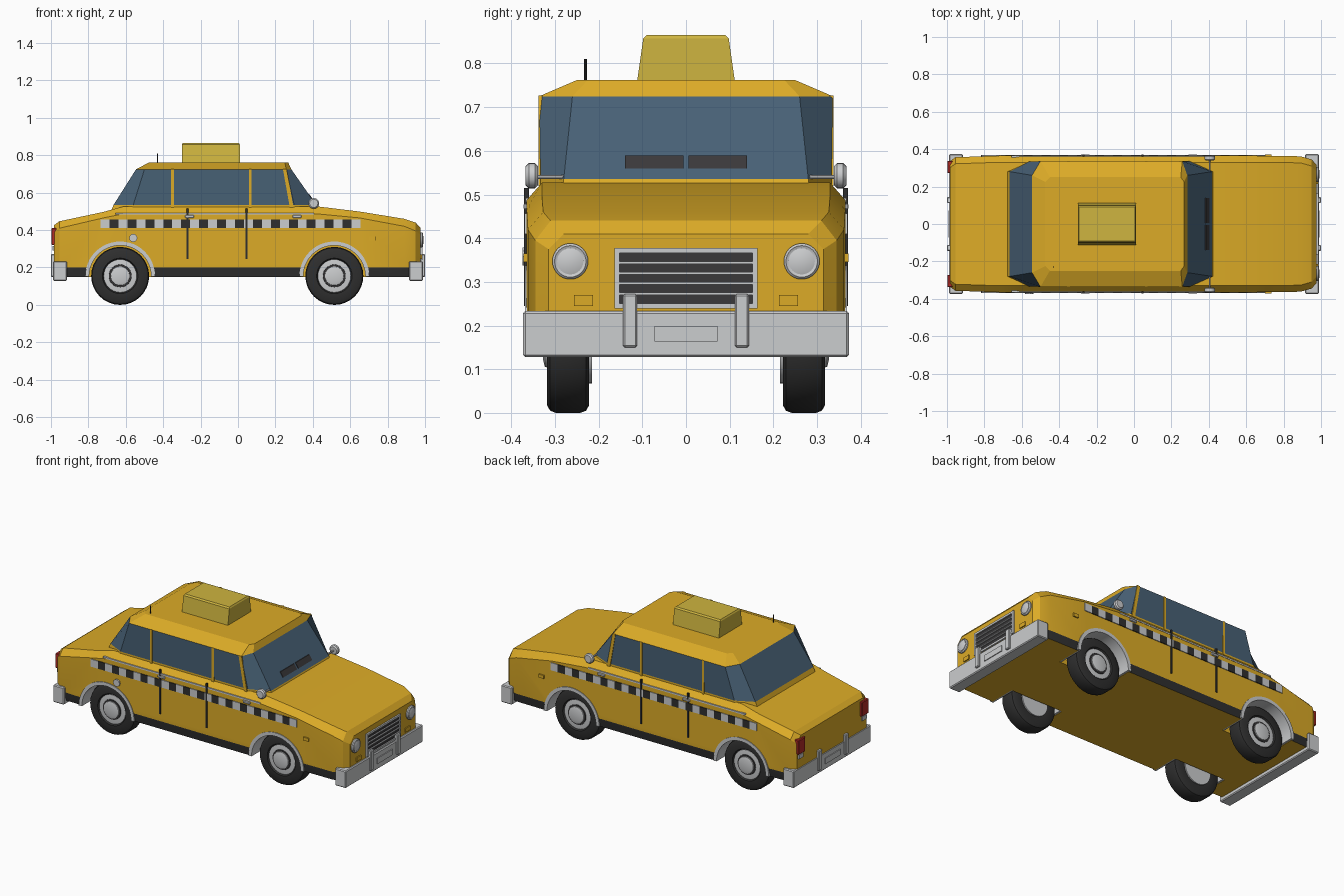
import bpy, bmesh, math
from mathutils import Vector

if "Cube" in bpy.data.objects:
    bpy.data.objects.remove(bpy.data.objects["Cube"])

def mat(name, r, g, b):
    m = bpy.data.materials.new(name)
    m.diffuse_color = (r, g, b, 1)
    m.use_nodes = True
    m.node_tree.nodes["Principled BSDF"].inputs["Base Color"].default_value = m.diffuse_color
    return m

YELLOW = mat("taxi_yellow", 0.72, 0.41, 0.02)
GLASS = mat("window_blue", 0.065, 0.12, 0.18)
SILVER = mat("silver", 0.60, 0.61, 0.62)
RUBBER = mat("tire_black", 0.028, 0.028, 0.028)
DARK = mat("dark_trim", 0.042, 0.04, 0.042)
RED = mat("tail_red", 0.45, 0.025, 0.02)
SIGN = mat("sign_yellow", 0.62, 0.46, 0.05)

def finish(name, bm, mats, rule=None, smooth=None):
    bmesh.ops.recalc_face_normals(bm, faces=bm.faces)
    if rule:
        for f in bm.faces:
            f.material_index = rule(f)
    me = bpy.data.meshes.new(name)
    bm.to_mesh(me)
    bm.free()
    for m in mats:
        me.materials.append(m)
    ob = bpy.data.objects.new(name, me)
    bpy.context.collection.objects.link(ob)
    if smooth:
        bpy.ops.object.select_all(action='DESELECT')
        ob.select_set(True)
        bpy.context.view_layer.objects.active = ob
        bpy.ops.object.shade_smooth_by_angle(angle=math.radians(smooth))
    return ob

def loft(name, rings, mats, rule=None, smooth=None, cyclic=False):
    """Skin equal-length closed rings; cap the ends."""
    bm = bmesh.new()
    rs = [[bm.verts.new(p) for p in r] for r in rings]
    n = len(rs[0])
    for a, b in zip(rs, rs[1:]):
        for i in range(n):
            j = (i + 1) % n
            bm.faces.new((a[i], a[j], b[j], b[i]))
    bm.faces.new(rs[0])
    bm.faces.new(rs[-1])
    return finish(name, bm, mats, rule, smooth)

def box(name, x, y, z, m, bevel=0.0):
    """Box from (min, max) ranges."""
    bm = bmesh.new()
    bmesh.ops.create_cube(bm, size=1)
    for v in bm.verts:
        v.co = Vector([(a + b) / 2 + c * abs(b - a) for (a, b), c in zip((x, y, z), v.co)])
    if bevel:
        bmesh.ops.bevel(bm, geom=bm.edges[:], offset=bevel, segments=1, affect='EDGES')
    return finish(name, bm, [m])

def lathe(name, centre, axis, profile, m, n=32, smooth=35):
    """Turn (radius, offset) pairs round the x, y or z axis."""
    rings = []
    for r, o in profile:
        ring = []
        for i in range(n):
            a = 2 * math.pi * i / n
            p = [r * math.cos(a), r * math.sin(a)]
            p.insert(axis, o)
            ring.append(Vector(centre) + Vector(p))
        rings.append(ring)
    return loft(name, rings, [m], smooth=smooth)

# Body: cross-sections along x (x, half width, shoulder z, top z)
stations = [(-0.985, 0.335, 0.385, 0.425), (-0.955, 0.357, 0.41, 0.447),
            (-0.72, 0.365, 0.465, 0.497), (-0.61, 0.365, 0.487, 0.527),
            (0.42, 0.365, 0.487, 0.527), (0.65, 0.365, 0.465, 0.499),
            (0.89, 0.362, 0.42, 0.46), (0.95, 0.345, 0.395, 0.44),
            (0.977, 0.315, 0.375, 0.41)]
rings = []
for x, w, zs, zt in stations:
    half = [(w - 0.006, 0.15), (w, 0.2), (w, zs), (w - 0.035, zt)]
    rings.append([(x, y, z) for y, z in half] + [(x, -y, z) for y, z in reversed(half)])
def sill_rule(f):
    return 1 if f.calc_center_median().z < 0.19 and abs(f.normal.y) > 0.7 else 0
body = loft("body", rings, [YELLOW, RUBBER], sill_rule)

# Wheel wells cut out of the body
WHEELS = [(x, s) for x in (-0.63, 0.515) for s in (-1, 1)]
for x, s in WHEELS:
    cutter = lathe("well_cutter", (x, 0, 0.155), 1, [(0.178, s * 0.2), (0.178, s * 0.42)], YELLOW)
    cutter.hide_render = True
    mod = body.modifiers.new("well", 'BOOLEAN')
    mod.operation = 'DIFFERENCE'
    mod.solver = 'EXACT'
    mod.object = cutter
    bpy.ops.object.select_all(action='DESELECT')
    bpy.context.view_layer.objects.active = body
    body.select_set(True)
    bpy.ops.object.modifier_apply(modifier=mod.name)
    bpy.data.objects.remove(cutter)
bpy.ops.object.shade_smooth_by_angle(angle=math.radians(20))

# Arch liners, tires and hubs
for x, s in WHEELS:
    arc = []
    for i in range(25):
        a = math.pi * i / 24
        c, d = math.cos(a), math.sin(a)
        arc.append([(x + r * c, s * y, 0.152 + r * d)
                    for r, y in ((0.187, 0.2), (0.187, 0.369), (0.166, 0.369), (0.166, 0.2))])
    loft("wheel_arch", arc, [SILVER], smooth=30)
    c = (x, 0, 0.155)
    lathe("tire", c, 1, [(r, s * y) for r, y in ((0.1, 0.222), (0.138, 0.222), (0.15, 0.229), (0.155, 0.242),
          (0.155, 0.298), (0.15, 0.311), (0.138, 0.318), (0.095, 0.318), (0.086, 0.304))], RUBBER)
    lathe("wheel_rim", c, 1, [(0.088, s * 0.215), (0.088, s * 0.311), (0.062, s * 0.314)], SILVER)
    lathe("hub_ring", c, 1, [(0.062, s * 0.31), (0.06, s * 0.317)], DARK)
    lathe("hub_cap", c, 1, [(0.052, s * 0.31), (0.05, s * 0.323), (0.035, s * 0.327)], SILVER)

# Cabin: eight-sided rings going up, glass between belt and roof
def cabin_ring(z, xb, xf, w, sb, sf, e):
    return [(xf, -e, z), (xf, e, z), (sf, w, z), (sb, w, z),
            (xb, e, z), (xb, -e, z), (sb, -w, z), (sf, -w, z)]
def glass_rule(f):
    return 1 if 0.56 < f.calc_center_median().z < 0.7 else 0
loft("cabin", [cabin_ring(0.5, -0.68, 0.435, 0.333, -0.57, 0.31, 0.28),
               cabin_ring(0.535, -0.665, 0.418, 0.333, -0.56, 0.3, 0.28),
               cabin_ring(0.725, -0.545, 0.285, 0.336, -0.5, 0.258, 0.26),
               cabin_ring(0.762, -0.475, 0.268, 0.25, -0.45, 0.25, 0.225)],
     [YELLOW, GLASS], glass_rule)

CHECKS = 29
for s in (-1, 1):
    # Window pillars (bottom x, top x, width)
    for xb, xt, w in ((-0.35, -0.35, 0.014), (0.066, 0.066, 0.014), (0.287, 0.25, 0.02)):
        loft("pillar", [[(x - w / 2, s * 0.328, z), (x + w / 2, s * 0.328, z),
                         (x + w / 2, s * 0.338, z), (x - w / 2, s * 0.338, z)]
                        for x, z in ((xb, 0.52), (xt, 0.727))], [YELLOW])
    # Checker stripe
    step = 1.39 / CHECKS
    for i in range(CHECKS):
        x = -0.735 + i * step
        box("check", (x, x + step), (s * 0.362, s * 0.37), (0.41, 0.456), RUBBER if i % 2 else SILVER)
    # Door gaps, belt trim, handles, fuel cap, side marker
    for x in (-0.27, 0.045):
        box("door_gap", (x - 0.005, x + 0.005), (s * 0.36, s * 0.3705), (0.245, 0.515), RUBBER)
    box("belt_trim", (-0.655, 0.405), (s * 0.355, s * 0.367), (0.483, 0.492), SILVER)
    for x in (-0.26, 0.315):
        box("door_handle", (x - 0.024, x + 0.024), (s * 0.36, s * 0.372), (0.465, 0.48), SILVER, 0.003)
    box("side_marker", (0.7, 0.735), (s * 0.36, s * 0.372), (0.345, 0.365), YELLOW)
    # Mirrors
    lathe("mirror", (0.405, s * 0.353, 0.543), 1, [(0.022, -0.014), (0.029, -0.007), (0.029, 0.007), (0.022, 0.014)], SILVER, 20)
    lathe("mirror_arm", (0.405, 0, 0.54), 1, [(0.005, s * 0.235), (0.005, s * 0.345)], SILVER, 8)
    # Headlights, indicators, tail lights
    lathe("headlight", (0.95, s * 0.265, 0.347), 0, [(0.041, 0), (0.041, 0.034), (0.036, 0.039), (0.031, 0.036)], SILVER)
    lathe("headlight_lens", (0.95, s * 0.265, 0.347), 0, [(0.03, 0.03), (0.03, 0.038), (0.015, 0.043)], SILVER)
    box("indicator", (0.96, 0.983), (s * 0.213, s * 0.257), (0.245, 0.27), YELLOW)
    box("tail_light", (-0.998, -0.968), (s * 0.272, s * 0.338), (0.32, 0.41), RED, 0.004)
    box("reverse_light", (-0.993, -0.97), (s * 0.285, s * 0.325), (0.29, 0.316), SILVER)
    # Wipers lying on the windshield
    loft("wiper", [[(x, s * y, z) for y in (0.006, 0.14) for x, z in
                    (((x0, z0), (x0 + 0.012, z0)) if y < 0.1 else ((x0 + 0.012, z0), (x0, z0)))]
                   for x0, z0 in ((0.392, 0.56), (0.372, 0.589))], [DARK])
lathe("fuel_cap", (-0.56, 0, 0.358), 1, [(0.022, -0.36), (0.022, -0.374)], SILVER, 10)

# Bumpers with guards and plate
for s in (-1, 1):
    end = "front" if s > 0 else "rear"
    box(end + "_bumper", (s * 0.915, s * 0.988), (-0.373, 0.373), (0.128, 0.233), SILVER, 0.005)
    for y in (-0.128, 0.128):
        box(end + "_bumper_guard", (s * 0.975, s * 1.0), (y - 0.016, y + 0.016), (0.15, 0.272), SILVER, 0.004)
    box(end + "_plate", (s * 0.98, s * 0.993), (-0.072, 0.072), (0.164, 0.199), SILVER)

# Grille: dark back, frame and bars
box("grille_back", (0.95, 0.979), (-0.16, 0.16), (0.242, 0.376), DARK)
for z in (0.245, 0.273, 0.297, 0.32, 0.344, 0.372):
    t = 0.006 if z in (0.245, 0.372) else 0.003
    box("grille_bar", (0.96, 0.986), (-0.162, 0.162), (z - t, z + t), SILVER)
for y in (-0.158, 0.158):
    box("grille_side", (0.96, 0.987), (y - 0.006, y + 0.006), (0.239, 0.378), SILVER)

# Roof sign and antenna
loft("roof_sign", [[(-0.3 + d, -w, z), (0.01 - d, -w, z), (0.01 - d, w, z), (-0.3 + d, w, z)]
                   for w, z, d in ((0.112, 0.758, 0), (0.098, 0.857, 0), (0.09, 0.865, 0.005))], [SIGN])
lathe("antenna", (-0.43, -0.23, 0), 2, [(0.003, 0.75), (0.003, 0.81)], RUBBER, 8)
